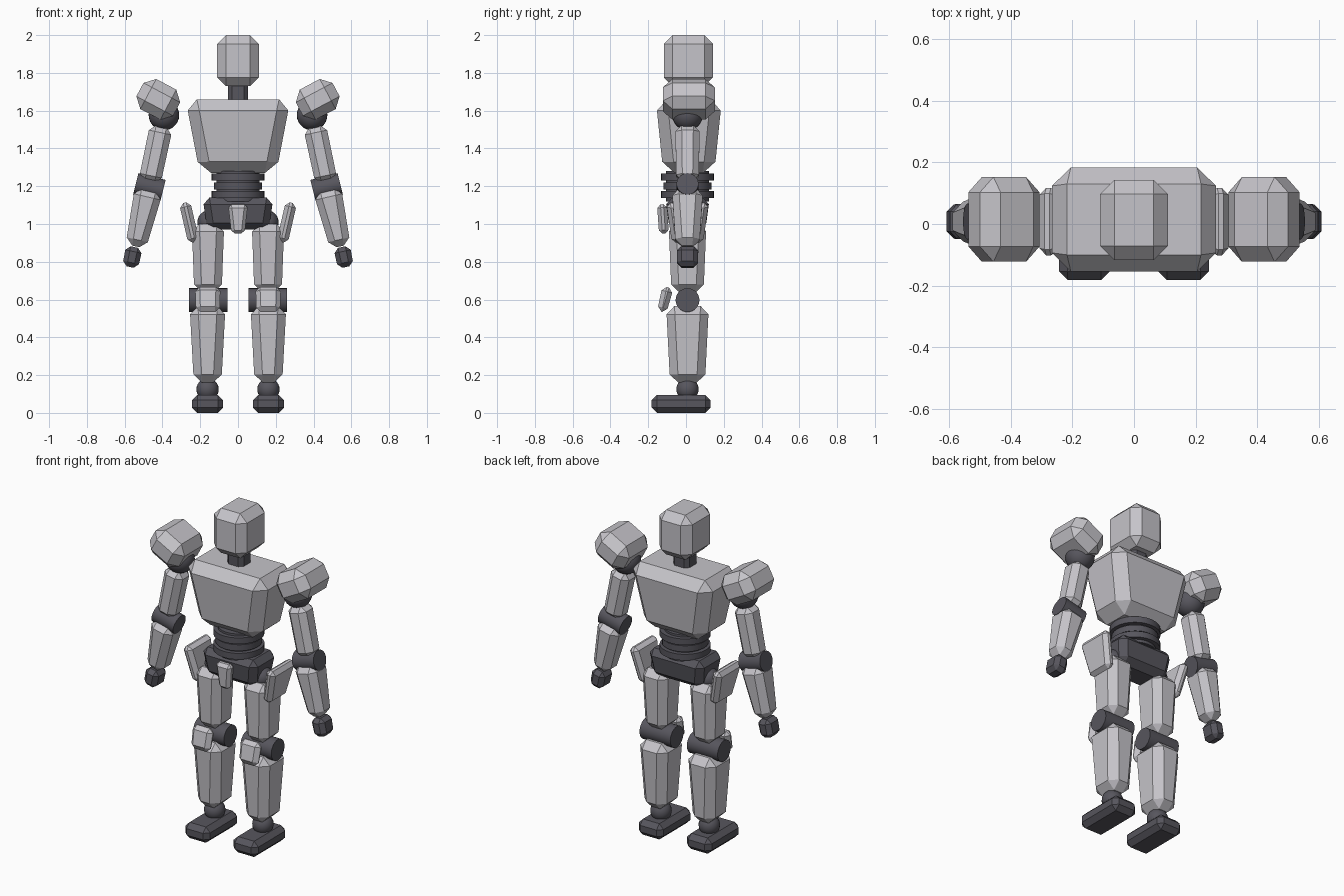
import bpy, bmesh, math
from mathutils import Matrix, Vector

if "Cube" in bpy.data.objects:
    bpy.data.objects.remove(bpy.data.objects["Cube"])


def material(name, rgb):
    m = bpy.data.materials.new(name)
    m.diffuse_color = (*rgb, 1)
    m.use_nodes = True
    m.node_tree.nodes["Principled BSDF"].inputs["Base Color"].default_value = m.diffuse_color
    return m


LIGHT = material("light grey armour", (0.56, 0.55, 0.585))
DARK = material("dark grey joint", (0.095, 0.092, 0.11))


def place(name, bm, mat, loc, rot):
    mesh = bpy.data.meshes.new(name)
    bmesh.ops.recalc_face_normals(bm, faces=bm.faces)
    bm.to_mesh(mesh)
    bm.free()
    mesh.materials.append(mat)
    ob = bpy.data.objects.new(name, mesh)
    bpy.context.collection.objects.link(ob)
    ob.location = loc
    ob.rotation_euler = [math.radians(a) for a in rot]
    return ob


def block(name, mat, loc, top, bottom, height, bevel, rot=(0, 0, 0)):
    """Chamfered box; top and bottom are full (x, y) sizes."""
    bm = bmesh.new()
    bmesh.ops.create_cube(bm, size=1)
    for v in bm.verts:
        sx, sy = top if v.co.z > 0 else bottom
        v.co = Vector((v.co.x * sx, v.co.y * sy, v.co.z * height))
    ob = place(name, bm, mat, loc, rot)
    mod = ob.modifiers.new("chamfer", 'BEVEL')
    mod.width = bevel
    mod.segments = 1
    mod.limit_method = 'NONE'
    return ob


def smooth(ob):
    for o in bpy.context.selected_objects:
        o.select_set(False)
    ob.select_set(True)
    bpy.context.view_layer.objects.active = ob
    bpy.ops.object.shade_smooth_by_angle(angle=math.radians(35))


def drum(name, mat, loc, radius, length, axis='Z', rot=(0, 0, 0)):
    bm = bmesh.new()
    turn = Matrix.Rotation(math.pi / 2, 4, 'Y') if axis == 'X' else Matrix()
    bmesh.ops.create_cone(bm, cap_ends=True, segments=28, radius1=radius,
                          radius2=radius, depth=length, matrix=turn)
    smooth(place(name, bm, mat, loc, rot))


def ball(name, mat, loc, radius):
    bm = bmesh.new()
    bmesh.ops.create_uvsphere(bm, u_segments=24, v_segments=14, radius=radius)
    smooth(place(name, bm, mat, loc, (0, 0, 0)))


Y = 0.008  # depth of the limb centre line

# Head, neck and chest
block("head", LIGHT, (0, 0.013, 1.865), (0.22, 0.26), (0.22, 0.26), 0.27, 0.046)
block("neck", DARK, (0, 0.01, 1.69), (0.108, 0.108), (0.108, 0.108), 0.17, 0.022)
block("chest", LIGHT, (0, 0.015, 1.465), (0.555, 0.35), (0.405, 0.27), 0.39, 0.06)

# Waist rings around a core
drum("waist_core", DARK, (0, Y, 1.2), 0.115, 0.16)
for i, (z, r) in enumerate([(1.249, 0.14), (1.202, 0.128), (1.156, 0.14)]):
    drum(f"waist_ring_{i + 1}", DARK, (0, Y, z), r, 0.037)

# Pelvis and front plate
block("pelvis", DARK, (0, Y, 1.055), (0.375, 0.235), (0.325, 0.19), 0.17, 0.036)
block("groin_plate", LIGHT, (0, -0.122, 1.027), (0.105, 0.052), (0.07, 0.052),
      0.155, 0.018, (4, 0, 0))

for s, side in ((-1, "left"), (1, "right")):
    # Shoulder and arm
    block(f"{side}_shoulder_pad", LIGHT, (s * 0.422, 0.015, 1.66), (0.22, 0.275),
          (0.22, 0.275), 0.18, 0.05, (0, -28 * s, 0))
    ball(f"{side}_shoulder_joint", DARK, (s * 0.392, Y, 1.577), 0.081)
    block(f"{side}_upper_arm", LIGHT, (s * 0.437, Y, 1.37), (0.122, 0.128),
          (0.118, 0.12), 0.3, 0.033, (0, -12 * s, 0))
    drum(f"{side}_elbow", DARK, (s * 0.469, Y, 1.195), 0.058, 0.148, 'X', (0, -14 * s, 0))
    block(f"{side}_forearm", LIGHT, (s * 0.507, Y, 1.03), (0.15, 0.165),
          (0.11, 0.125), 0.305, 0.036, (0, -13 * s, 0))
    block(f"{side}_hand", DARK, (s * 0.56, Y, 0.825), (0.088, 0.115),
          (0.085, 0.11), 0.108, 0.024, (0, -12 * s, 0))

    # Hip
    ball(f"{side}_hip_joint", DARK, (s * 0.153, Y, 1.01), 0.062)
    block(f"{side}_hip_plate", LIGHT, (s * 0.258, Y, 1.008), (0.06, 0.225),
          (0.06, 0.165), 0.215, 0.022, (0, 13 * s, 0))

    # Leg
    block(f"{side}_thigh", LIGHT, (s * 0.159, Y, 0.82), (0.172, 0.2),
          (0.145, 0.17), 0.36, 0.04)
    drum(f"{side}_knee", DARK, (s * 0.158, Y, 0.597), 0.063, 0.205, 'X')
    block(f"{side}_knee_pad", LIGHT, (s * 0.16, -0.112, 0.6), (0.135, 0.06),
          (0.125, 0.05), 0.135, 0.024, (-14, 0, 0))
    block(f"{side}_shin", LIGHT, (s * 0.161, Y, 0.363), (0.19, 0.226),
          (0.146, 0.185), 0.406, 0.044)
    ball(f"{side}_ankle", DARK, (s * 0.161, Y, 0.125), 0.059)
    block(f"{side}_foot", DARK, (s * 0.161, -0.026, 0.0475), (0.165, 0.312),
          (0.165, 0.312), 0.095, 0.028)
